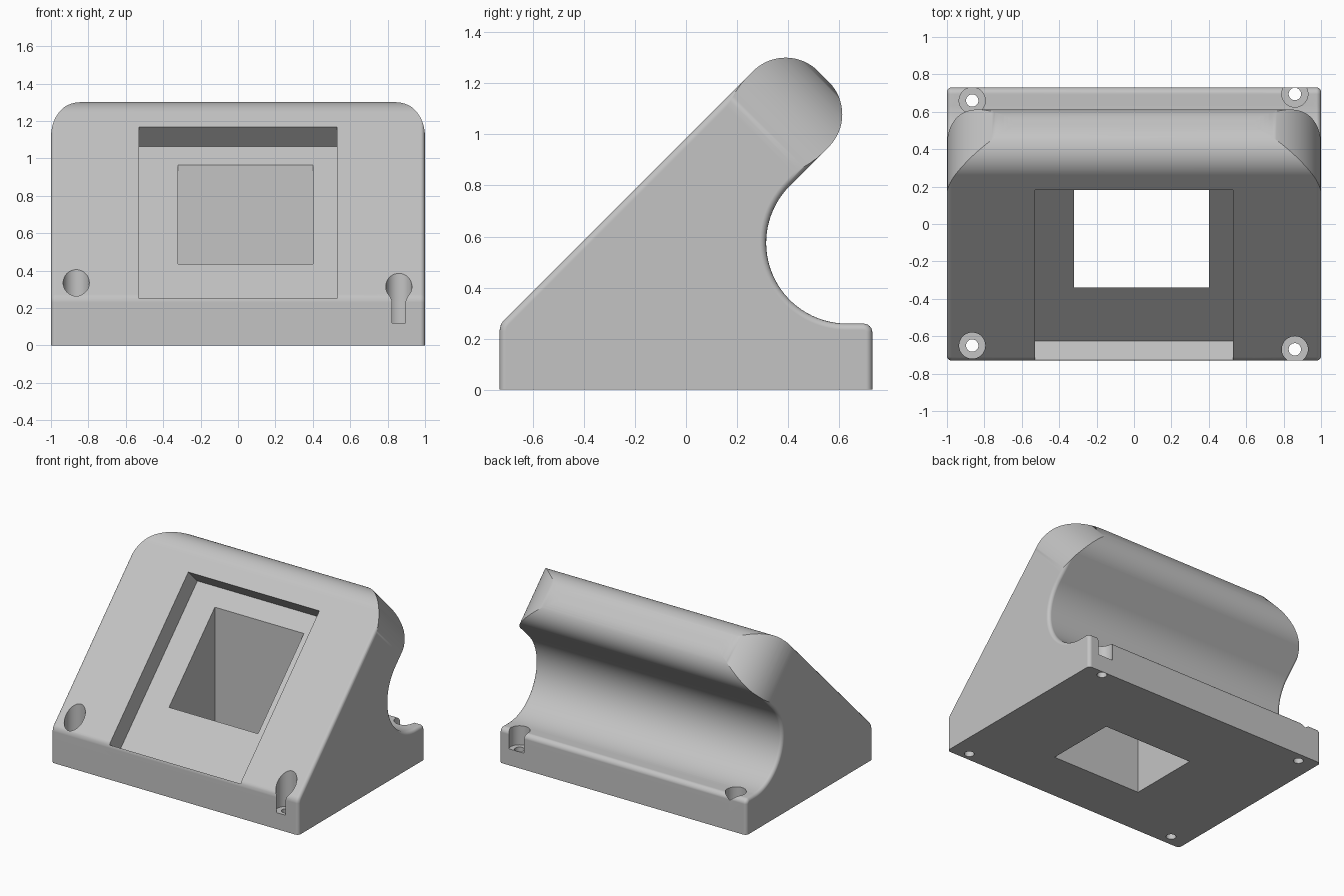
import bpy, bmesh, math
from mathutils import Vector

cube = bpy.data.objects.get("Cube")
if cube:
    bpy.data.objects.remove(cube)

grey = bpy.data.materials.new("light grey plastic")
grey.use_nodes = True
COLOR = (0.55, 0.55, 0.55, 1)
grey.diffuse_color = COLOR
grey.node_tree.nodes["Principled BSDF"].inputs["Base Color"].default_value = COLOR

H = math.sqrt(0.5)
SLOPE, TOP, EDGE_R, CORNER_R = 0.985, 1.765, 0.18, 0.35


def arc(cu, cv, r, a0, a1, n):
    angles = [math.radians(a0 + (a1 - a0) * i / n) for i in range(n + 1)]
    return [(cu + r * math.cos(a), cv + r * math.sin(a)) for a in angles]


def prism(name, points, direction, bevel=0):
    """Extrude a closed loop of 3D points; optionally round both end rims."""
    bm = bmesh.new()
    face = bm.faces.new([bm.verts.new(p) for p in points])
    out = bmesh.ops.extrude_face_region(bm, geom=[face], use_keep_orig=True)
    moved = [g for g in out["geom"] if isinstance(g, bmesh.types.BMVert)]
    bmesh.ops.translate(bm, verts=moved, vec=direction)
    bmesh.ops.recalc_face_normals(bm, faces=bm.faces)
    if bevel:
        rims = [e for e in bm.edges
                if abs(e.verts[0].co.x - e.verts[1].co.x) < 1e-4
                and max(v.co.z for v in e.verts) > 0.001]
        bmesh.ops.bevel(bm, geom=rims, offset=bevel, segments=4,
                        profile=0.5, affect="EDGES")
    mesh = bpy.data.meshes.new(name)
    bm.to_mesh(mesh)
    bm.free()
    mesh.materials.append(grey)
    obj = bpy.data.objects.new(name, mesh)
    bpy.context.collection.objects.link(obj)
    return obj


def side_prism(name, profile, x0, x1, bevel=0):
    return prism(name, [(x0, y, z) for y, z in profile], Vector((x1 - x0, 0, 0)), bevel)


def disc_prism(name, x, y, r, z0, z1):
    ring = arc(x, y, r, 0, 352.5, 47)
    return prism(name, [(u, v, z0) for u, v in ring], Vector((0, 0, z1 - z0)))


# Side profile: sloped front, rounded top lip, round rear hollow, rear ledge
shift = EDGE_R / H
mid = TOP - shift


def lip(diff):
    return (mid - diff) / 2, (mid + diff) / 2


hollow_r = 0.316
under = 0.575 - 0.63 + hollow_r / H
profile = [(-0.73, 0)]
profile += arc(-0.67, SLOPE - 0.06 / H - 0.67, 0.06, 180, 135, 4)
profile += arc(*lip(SLOPE - shift), EDGE_R, 135, 45, 16)
profile += arc(*lip(under + shift), EDGE_R, 45, -45, 16)
profile += arc(0.63, 0.575, hollow_r, 135, 270, 32)
profile += arc(0.695, 0.224, 0.035, 90, 0, 6)
profile += [(0.73, 0)]
body = side_prism("stand_body", profile, -1, 1, 0.025)

cutters = []

# Rounded upper corners, cut square to the sloped front
s_top = TOP * H
corner = arc(1 - CORNER_R, s_top - CORNER_R, CORNER_R, 0, 90, 24)
corner += [(1 - CORNER_R, s_top + 0.1), (1.1, s_top + 0.1), (1.1, s_top - CORNER_R)]
for side in (-1, 1):
    pts = [(side * x, s * H, s * H) for x, s in corner]
    cutters.append(prism("corner_cutter", pts, Vector((0, -1, 1))))

# Shallow sloped recess in the front
recess = [(-0.625, 0.15), (0.288, 1.063), (0.082, 1.269), (-0.831, 0.356)]
cutters.append(side_prism("recess_cutter", recess, -0.53, 0.53))

# Rectangular shaft running down through the base
shaft = [(-0.34, -0.1), (0.19, -0.1), (0.19, 1.04), (-0.34, 1.04)]
cutters.append(side_prism("shaft_cutter", shaft, -0.32, 0.40))

# Four counterbored screw holes
for x, y in [(-0.865, -0.65), (0.86, -0.67), (-0.865, 0.66), (0.86, 0.695)]:
    cutters.append(disc_prism("counterbore_cutter", x, y, 0.07, 0.12, 0.6))
    cutters.append(disc_prism("screw_hole_cutter", x, y, 0.033, -0.1, 0.2))

bpy.ops.object.select_all(action="DESELECT")
bpy.context.view_layer.objects.active = body
body.select_set(True)
for cutter in cutters:
    cutter.hide_render = True
    mod = body.modifiers.new("cut", "BOOLEAN")
    mod.operation, mod.solver, mod.object = "DIFFERENCE", "EXACT", cutter
    bpy.ops.object.modifier_apply(modifier=mod.name)
    bpy.data.objects.remove(cutter)

bpy.ops.object.shade_smooth_by_angle(angle=math.radians(30))
normals = body.modifiers.new("clean_shading", "WEIGHTED_NORMAL")
normals.keep_sharp = True
